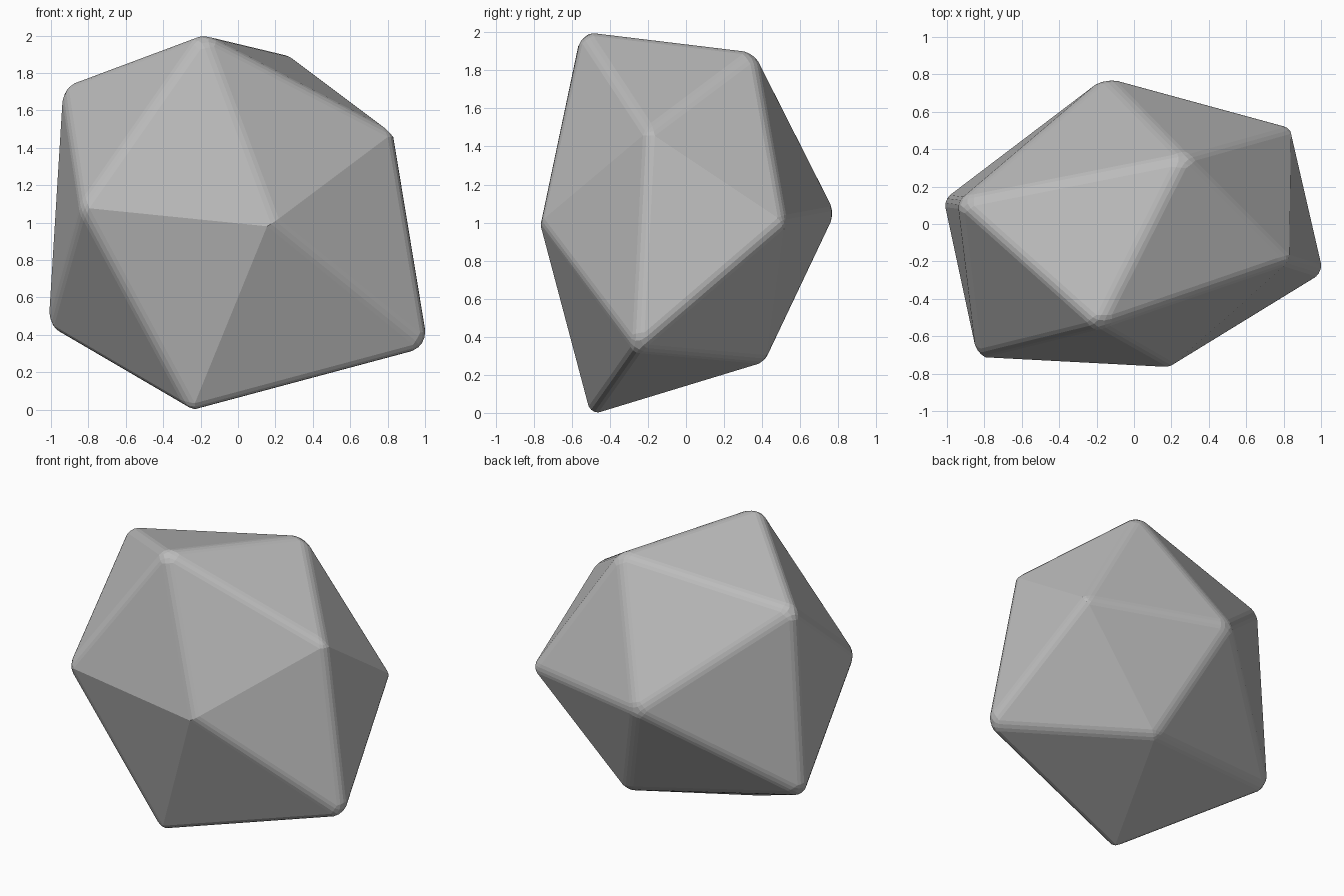
import bpy
import bmesh
from math import radians

cube = bpy.data.objects.get("Cube")
if cube:
    bpy.data.objects.remove(cube)

# Plain grey stone
stone = bpy.data.materials.new("grey_stone")
stone.use_nodes = True
grey = (0.5, 0.5, 0.5, 1.0)
stone.diffuse_color = grey
stone.node_tree.nodes["Principled BSDF"].inputs["Base Color"].default_value = grey

# Twelve corners of an uneven icosahedron
corners = [
    (-0.19, -0.55, 2.01), (-0.94, 0.12, 1.73), (0.27, 0.36, 1.90),
    (0.83, -0.20, 1.48), (-0.84, -0.71, 1.08), (0.19, -0.77, 1.00),
    (-1.02, 0.13, 0.44), (-0.25, -0.50, -0.01), (1.02, -0.26, 0.33),
    (0.84, 0.52, 1.00), (-0.15, 0.79, 1.05), (0.17, 0.42, 0.27),
]
bm = bmesh.new()
for corner in corners:
    bm.verts.new(corner)
bmesh.ops.convex_hull(bm, input=bm.verts[:])
bmesh.ops.recalc_face_normals(bm, faces=bm.faces[:])
mesh = bpy.data.meshes.new("rock")
bm.to_mesh(mesh)
bm.free()

rock = bpy.data.objects.new("rock", mesh)
bpy.context.collection.objects.link(rock)
mesh.materials.append(stone)

# Worn edges: only the steeper creases are rounded
bevel = rock.modifiers.new("worn_edges", "BEVEL")
bevel.width = 0.04
bevel.segments = 3
bevel.limit_method = "ANGLE"
bevel.angle_limit = radians(30)
